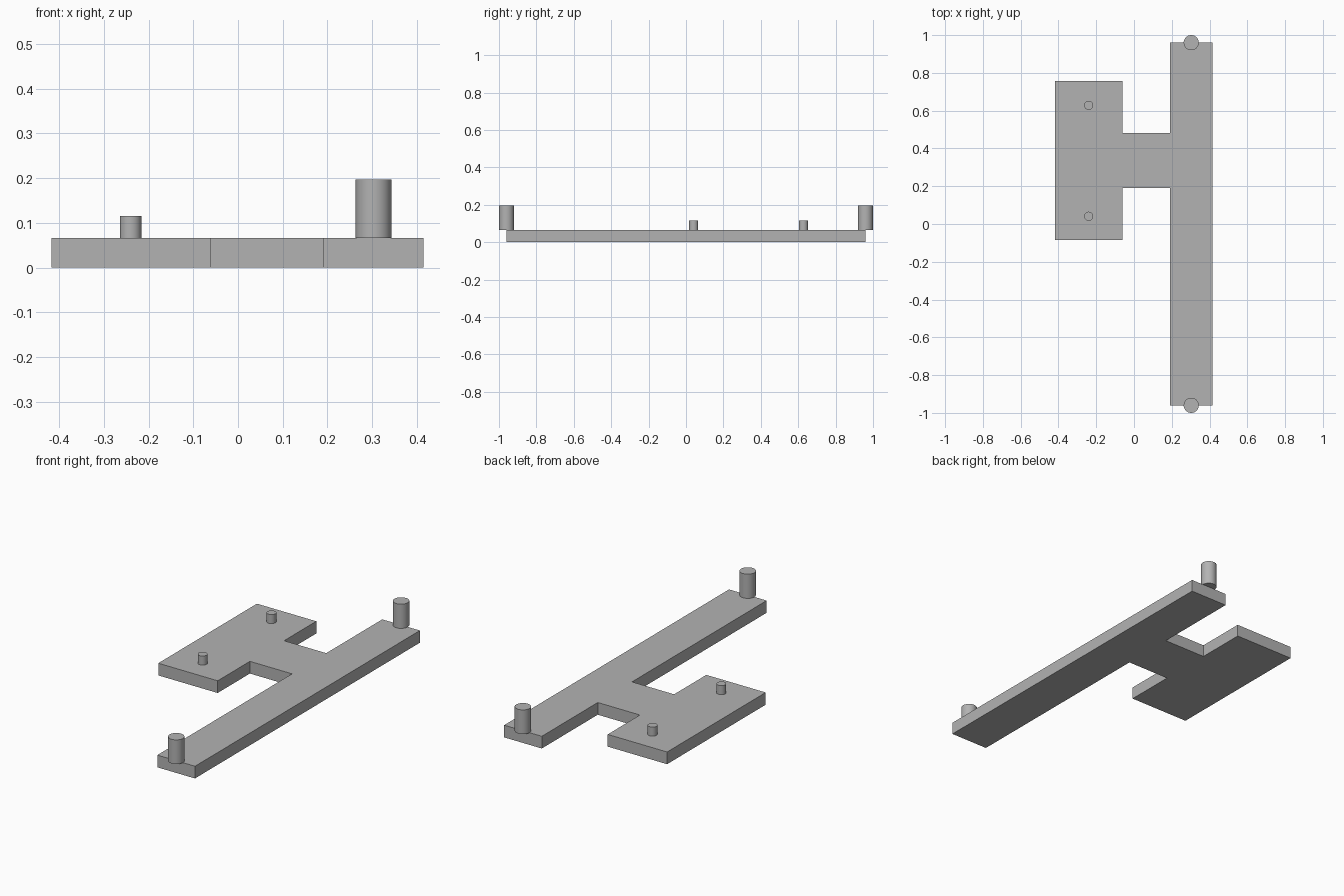
import bpy, bmesh
from math import radians

cube = bpy.data.objects.get("Cube")
if cube:
    bpy.data.objects.remove(cube, do_unlink=True)

THICK = 0.066

grey = bpy.data.materials.new("plain grey")
grey.use_nodes = True
grey.diffuse_color = (0.45, 0.45, 0.45, 1)
grey.node_tree.nodes["Principled BSDF"].inputs["Base Color"].default_value = grey.diffuse_color

# Base plate: side pad, bridge and long bar as one extruded outline
pad_x, neck_x, bar_x, right_x = -0.417, -0.062, 0.19, 0.415
outline = [(pad_x, -0.085), (neck_x, -0.085), (neck_x, 0.19), (bar_x, 0.19),
           (bar_x, -0.96), (right_x, -0.96), (right_x, 0.96), (bar_x, 0.96),
           (bar_x, 0.482), (neck_x, 0.482), (neck_x, 0.757), (pad_x, 0.757)]
bm = bmesh.new()
face = bm.faces.new([bm.verts.new((x, y, 0)) for x, y in outline])
top = bmesh.ops.extrude_face_region(bm, geom=[face])
bmesh.ops.translate(bm, vec=(0, 0, THICK),
                    verts=[g for g in top["geom"] if isinstance(g, bmesh.types.BMVert)])
bmesh.ops.recalc_face_normals(bm, faces=bm.faces)
mesh = bpy.data.meshes.new("base_plate")
bm.to_mesh(mesh)
bm.free()
mesh.materials.append(grey)
bpy.context.collection.objects.link(bpy.data.objects.new("base_plate", mesh))


def peg(name, x, y, radius, top_z):
    """Upright round peg standing on the plate."""
    bpy.ops.mesh.primitive_cylinder_add(vertices=48, radius=radius, depth=top_z - THICK,
                                        location=(x, y, (top_z + THICK) / 2))
    obj = bpy.context.object
    obj.name = name
    obj.data.materials.append(grey)
    bpy.ops.object.shade_smooth_by_angle(angle=radians(30))


# Tall pegs centred on the bar's ends, short pegs on the pad
for end, y in (("front", -0.96), ("back", 0.96)):
    peg(f"tall_peg_{end}", 0.303, y, 0.04, 0.197)
for end, y in (("front", 0.041), ("back", 0.628)):
    peg(f"short_peg_{end}", -0.24, y, 0.024, 0.115)
